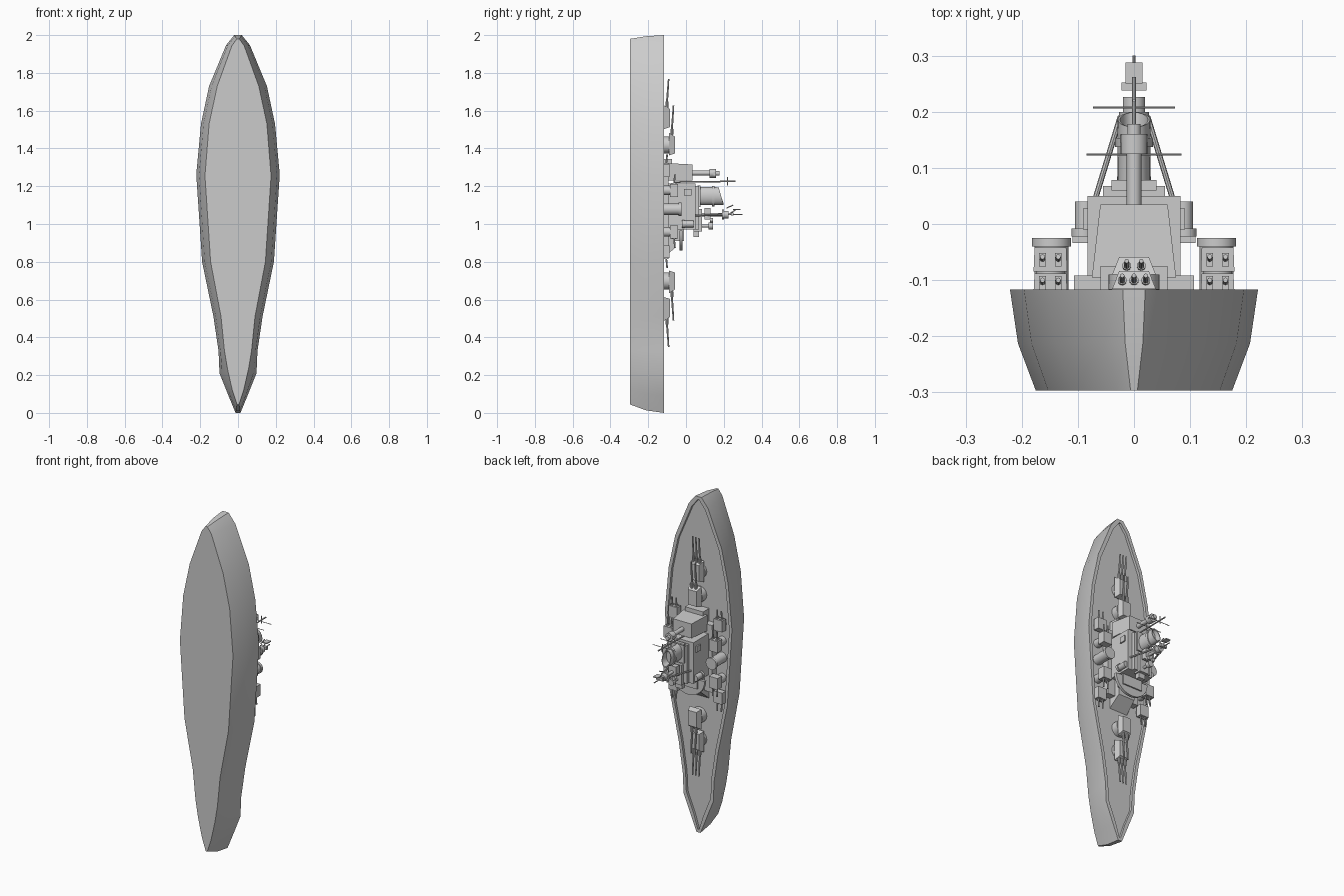
import bpy, bmesh, math
from mathutils import Vector, Matrix

if "Cube" in bpy.data.objects:
    bpy.data.objects.remove(bpy.data.objects["Cube"])

DECK, RIM, MID = -0.132, -0.117, 1.058   # deck floor, hull rim, z of midships


def finish(name, bm, smooth=False):
    bmesh.ops.recalc_face_normals(bm, faces=bm.faces)
    me = bpy.data.meshes.new(name)
    bm.to_mesh(me)
    bm.free()
    ob = bpy.data.objects.new(name, me)
    bpy.context.collection.objects.link(ob)
    if smooth:
        bpy.context.view_layer.objects.active = ob
        ob.select_set(True)
        bpy.ops.object.shade_smooth_by_angle(angle=math.radians(35))
        ob.select_set(False)
    return ob


def loft(name, rings, smooth=False):
    """Skin successive closed rings of points and cap both ends."""
    bm = bmesh.new()
    vs = [[bm.verts.new(p) for p in r] for r in rings]
    n = len(vs[0])
    for a, b in zip(vs, vs[1:]):
        for i in range(n):
            bm.faces.new((a[i], a[(i + 1) % n], b[(i + 1) % n], b[i]))
    bm.faces.new(vs[0])
    bm.faces.new(vs[-1])
    return finish(name, bm, smooth)


def box(name, x, y, z, top_x=1.0, top_z=None):
    """Box from ranges; its top (+y) may be narrower in x or have other z limits."""
    def ring(yy, k, zz):
        c, h = (x[0] + x[1]) / 2, (x[1] - x[0]) / 2 * k
        return [(c - h, yy, zz[0]), (c + h, yy, zz[0]), (c + h, yy, zz[1]), (c - h, yy, zz[1])]
    return loft(name, [ring(y[0], 1, z), ring(y[1], top_x, top_z or z)])


def rod(name, a, b, r, r2=None, n=16):
    a, b = Vector(a), Vector(b)
    d = b - a
    bm = bmesh.new()
    m = Matrix.Translation((a + b) / 2) @ d.to_track_quat('Z', 'Y').to_matrix().to_4x4()
    bmesh.ops.create_cone(bm, cap_ends=True, segments=n, radius1=r,
                          radius2=r if r2 is None else r2, depth=d.length, matrix=m)
    return finish(name, bm, n > 8)


def drum(name, x, y0, y1, z, r, n=20):
    return rod(name, (x, y0, z), (x, y1, z), r, n=n)


# Hull: outline stations (rim z, rim half width, keel z, keel half width)
stations = [(2.0, .02, 1.98, .006), (1.947, .063, 1.945, .032), (1.73, .153, 1.73, .11),
            (1.53, .196, 1.53, .153), (1.262, .221, 1.255, .175), (.8, .19, .8, .145),
            (.51, .13, .51, .09), (.327, .103, .33, .072), (.21, .098, .23, .055),
            (.09, .05, .12, .03), (0, .013, .045, .005)]


def outline(y, t, inset=0):
    pts = []
    for zd, wd, zb, wb in stations:
        w = max(wb + (wd - wb) * t - inset, .004)
        z = zb + (zd - zb) * t
        pts.append((w, 1 + (z - 1) * (1 - inset), z))
    return [(w, y, z) for w, z, _ in pts] + [(-w, y, z) for w, z, _ in reversed(pts)]


loft("hull", [outline(-.297, 0), outline(-.213, .69), outline(RIM, 1),
              outline(RIM, 1, .018), outline(DECK, 1, .018)], True)

# Main gun turrets, fore and aft (s = direction along the ship)
for s, end in ((1, "fore"), (-1, "aft")):
    def zr(a, b):
        return tuple(sorted((MID + s * a, MID + s * b)))
    for lvl, lo, hi, z0, z1, tip, xs in (
            ("lower", -.116, -.084, .445, .57, .71, (-.021, 0, .021)),
            ("upper", -.09, -.059, .305, .425, .57, (-.013, .013))):
        drum(f"{end}_{lvl}_barbette", 0, DECK, lo, MID + s * (z0 + .055), .045)
        box(f"{end}_{lvl}_turret", (-.039, .039), (lo, hi), zr(z0, z1), .68, zr(z0 + .01, z1 - .02))
        for x in xs:
            y = lo + .014
            rod(f"{end}_{lvl}_gun_sleeve", (x, y, MID + s * (z1 - .02)), (x, y + .002, MID + s * (z1 + .02)), .008, n=10)
            rod(f"{end}_{lvl}_gun", (x, y, MID + s * z1), (x, y + .01, MID + s * tip), .0055, .004, n=8)

# Superstructure blocks
box("base_platform", (-.107, .107), (DECK, -.092), (.87, 1.27))
box("forward_deckhouse", (-.06, .06), (DECK, -.075), (1.23, 1.345))
box("forward_block", (-.075, .075), (-.095, .035), (1.23, 1.322), .8, (1.23, 1.315))
box("main_block", (-.083, .083), (-.095, .05), (.97, 1.215))
box("upper_block", (-.055, .055), (.05, .068), (.97, 1.2))
box("aft_deckhouse", (-.06, .06), (DECK, -.062), (.81, .98), .9, (.87, .98))
box("aft_block", (-.065, .065), (-.062, -.01), (.91, .98))
box("aft_bridge", (-.03, .03), (.04, .085), (.96, 1.08))
box("aft_bridge_wing", (-.022, .022), (.04, .068), (.93, .97))

# Half-round aft platform
arc = [(.11 * math.cos(a), .965 - .105 * math.sin(a)) for a in (math.pi * i / 16 for i in range(17))]
loft("aft_platform", [[(x, y, z) for x, z in arc] for y in (-.034, -.018)], True)

# Funnel with sloped top, collar and hollow mouth
def funnel_ring(r, y, rise=0.0, zc=1.148, lz=1.6):
    return [(r * math.cos(a), y - rise * math.sin(a), zc + r * lz * math.sin(a))
            for a in (2 * math.pi * i / 20 for i in range(20))]


loft("funnel", [funnel_ring(.03, .06), funnel_ring(.029, .186, .013),
                funnel_ring(.025, .186, .013), funnel_ring(.023, .15)], True)
loft("funnel_collar", [funnel_ring(.034, .137), funnel_ring(.034, .152)], True)
box("funnel_casing", (-.04, .04), (.06, .078), (1.09, 1.205))

# Forward director tower
drum("director_column", 0, .03, .13, 1.27, .013)
drum("director_head", 0, .125, .16, 1.268, .024)
box("director_rangefinder", (-.025, .025), (.145, .158), (1.258, 1.275))
drum("director_cap", 0, .16, .178, 1.268, .012)

# Fore pole mast with yards
rod("pole_mast", (0, -.06, 1.222), (0, .262, 1.226), .004, n=8)
rod("pole_lower_yard", (-.085, .124, 1.224), (.085, .124, 1.224), .002, n=6)
rod("pole_upper_yard", (-.073, .208, 1.224), (.073, .208, 1.224), .002, n=6)
rod("pole_cross_arm", (0, .22, 1.205), (0, .22, 1.25), .003, n=6)

# Main tripod mast with top and radar
rod("tripod_center", (0, .05, 1.05), (0, .2, 1.05), .009, n=12)
for s in (-1, 1):
    rod("tripod_leg", (s * .068, .048, 1.045), (s * .024, .192, 1.05), .005, n=8)
drum("tripod_top", 0, .19, .2, 1.05, .027)
drum("tripod_cabin", 0, .2, .226, 1.05, .02)
box("tripod_mid_platform", (-.025, .025), (.098, .13), (1.025, 1.085))
drum("top_post", 0, .22, .3, 1.05, .003, 8)
box("top_rangefinder", (-.022, .022), (.238, .252), (1.045, 1.062))
box("radar_panel", (-.015, .015), (.25, .288), (1.074, 1.08))
rod("radar_strut", (0, .225, 1.05), (0, .265, 1.077), .003, n=6)
rod("top_aerial", (0, .215, 1.085), (0, .25, 1.1), .003, n=6)

# Searchlight on the aft bridge
drum("searchlight_post", 0, .08, .12, .99, .008, 12)
drum("searchlight", 0, .118, .142, .99, .018)

# Side parts on both beams
for s in (-1, 1):
    def side(name, xc, h, y, z, **k):
        return box(name, (s * xc - h, s * xc + h), y, z, **k)
    drum("side_director", s * .087, -.02, .04, 1.0, .018)
    drum("side_tub", s * .09, -.022, -.008, 1.0, .021)
    drum("side_lamp", s * .018, .128, .143, 1.02, .011, 12)
    box("bridge_vent", (s * .083 - .008, s * .083 + .008), (-.01, .028), (1.15, 1.185))
    # central drum with a wide cap
    drum("side_drum", s * .147, DECK, -.04, 1.078, .03)
    drum("side_drum_cap", s * .147, -.04, -.025, 1.078, .035)
    # two secondary turrets ahead and two astern
    for d, end in ((1, "fore"), (-1, "aft")):
        for lvl, lo, hi, off in (("high", -.085, -.042, .11), ("low", -.122, -.088, .215)):
            z = MID + .01 + d * off
            x = s * .149
            drum(f"{end}_{lvl}_secondary_base", x, DECK, lo, z, .025)
            box(f"{end}_{lvl}_secondary_turret", (x - .03, x + .03), (lo, hi), (z - .034, z + .034),
                top_x=.94)
            for dx in (-.014, .014):
                y = (lo + hi) / 2
                box("gun_slot", (x + dx - .006, x + dx + .006), (y - .012, y + .012),
                    tuple(sorted((z + d * .03, z + d * .038))))
                rod("secondary_gun", (x + dx, y, z + d * .03), (x + dx, y + .005, z + d * .085), .0045, n=8)
